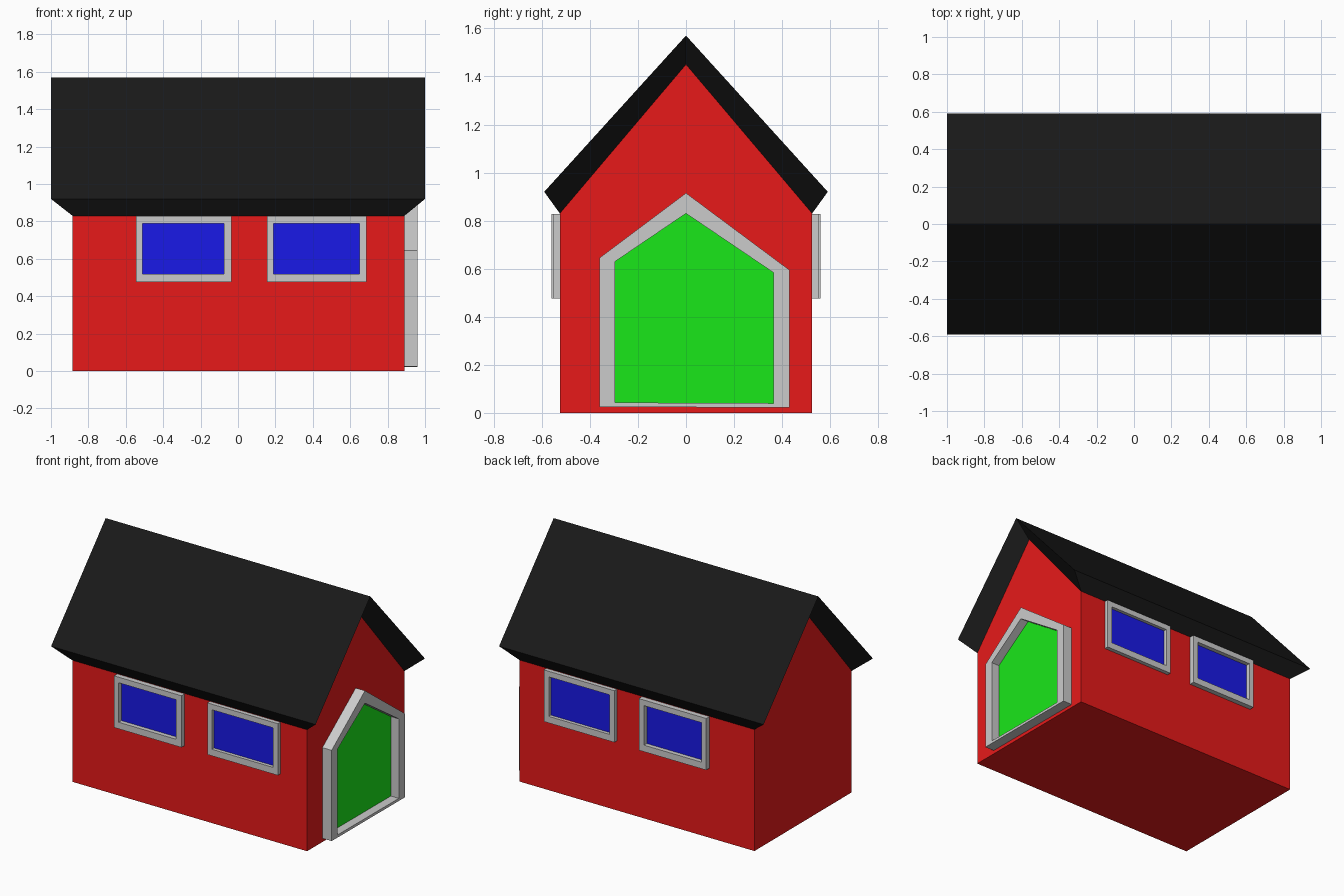
import bpy, bmesh

if "Cube" in bpy.data.objects:
    bpy.data.objects.remove(bpy.data.objects["Cube"])


def material(name, rgb):
    m = bpy.data.materials.new(name)
    m.diffuse_color = (*rgb, 1)
    m.use_nodes = True
    m.node_tree.nodes["Principled BSDF"].inputs["Base Color"].default_value = m.diffuse_color
    return m


RED = material("red", (0.8, 0.01, 0.01))
BLACK = material("black", (0.01, 0.01, 0.01))
BLUE = material("blue", (0.01, 0.01, 0.8))
GREEN = material("green", (0.01, 0.8, 0.01))


def loft(name, loops, mat=None, cap_start=False, cap_end=False):
    """Bridge matching closed loops of points, with optional end caps."""
    bm = bmesh.new()
    rings = [[bm.verts.new(p) for p in loop] for loop in loops]
    for a, b in zip(rings, rings[1:]):
        for i in range(len(a)):
            j = (i + 1) % len(a)
            bm.faces.new((a[i], a[j], b[j], b[i]))
    if cap_start:
        bm.faces.new(rings[0][::-1])
    if cap_end:
        bm.faces.new(rings[-1])
    bmesh.ops.recalc_face_normals(bm, faces=bm.faces)
    mesh = bpy.data.meshes.new(name)
    bm.to_mesh(mesh)
    bm.free()
    ob = bpy.data.objects.new(name, mesh)
    bpy.context.collection.objects.link(ob)
    if mat:
        mesh.materials.append(mat)
    return ob


def framed_opening(name, outer, inner, place, wall, front, pane, mat):
    """Raised grey frame around a recessed coloured pane."""
    def at(loop, d):
        return [place(u, z, d) for u, z in loop]
    loft(name + "_frame", [at(outer, wall), at(outer, front),
                           at(inner, front), at(inner, wall)])
    loft(name + "_pane", [at(inner, wall), at(inner, pane)], mat, True, True)


def rect(u0, u1, z0, z1):
    return [(u0, z0), (u1, z0), (u1, z1), (u0, z1)]


# Walls: a gabled prism
gable = [(-0.525, 0), (0.525, 0), (0.525, 0.83), (0, 1.45), (-0.525, 0.83)]
loft("walls", [[(x, y, z) for y, z in gable] for x in (-0.885, 0.89)], RED, True, True)

# Roof: overhanging top sheet whose rim slopes in to meet the walls
def roof_rim(x0, x1, y, eave, ridge):
    return [(x0, -y, eave), (x1, -y, eave), (x1, 0, ridge),
            (x1, y, eave), (x0, y, eave), (x0, 0, ridge)]


roof = loft("roof", [roof_rim(-0.885, 0.89, 0.525, 0.83, 1.45),
                     roof_rim(-1, 1, 0.59, 0.92, 1.57)], BLACK)
bm = bmesh.new()
bm.from_mesh(roof.data)
bm.verts.ensure_lookup_table()
for base in (0, 6):
    for quad in ((0, 1, 2, 5), (5, 2, 3, 4)):
        bm.faces.new([bm.verts[base + i] for i in quad])
bmesh.ops.recalc_face_normals(bm, faces=bm.faces)
bm.to_mesh(roof.data)
bm.free()

# Windows: two on each long side
for side, label in ((-1, "front"), (1, "back")):
    for part, x0, x1, ix0, ix1, depth in (("left", -0.545, -0.035, -0.51, -0.075, 0.56),
                                          ("right", 0.155, 0.688, 0.19, 0.65, 0.553)):
        framed_opening(f"{label}_{part}_window",
                       rect(x0, x1, 0.475, 0.828), rect(ix0, ix1, 0.52, 0.79),
                       lambda u, z, d, s=side: (u, s * d, z),
                       0.52, depth, 0.53, BLUE)

# Door: pointed frame on the right gable
framed_opening("door",
               [(-0.36, 0.025), (0.43, 0.022), (0.43, 0.595), (0, 0.915), (-0.36, 0.645)],
               [(-0.295, 0.043), (0.365, 0.04), (0.365, 0.583), (0, 0.83), (-0.295, 0.63)],
               lambda u, z, d: (d, u, z), 0.88, 0.96, 0.9, GREEN)
